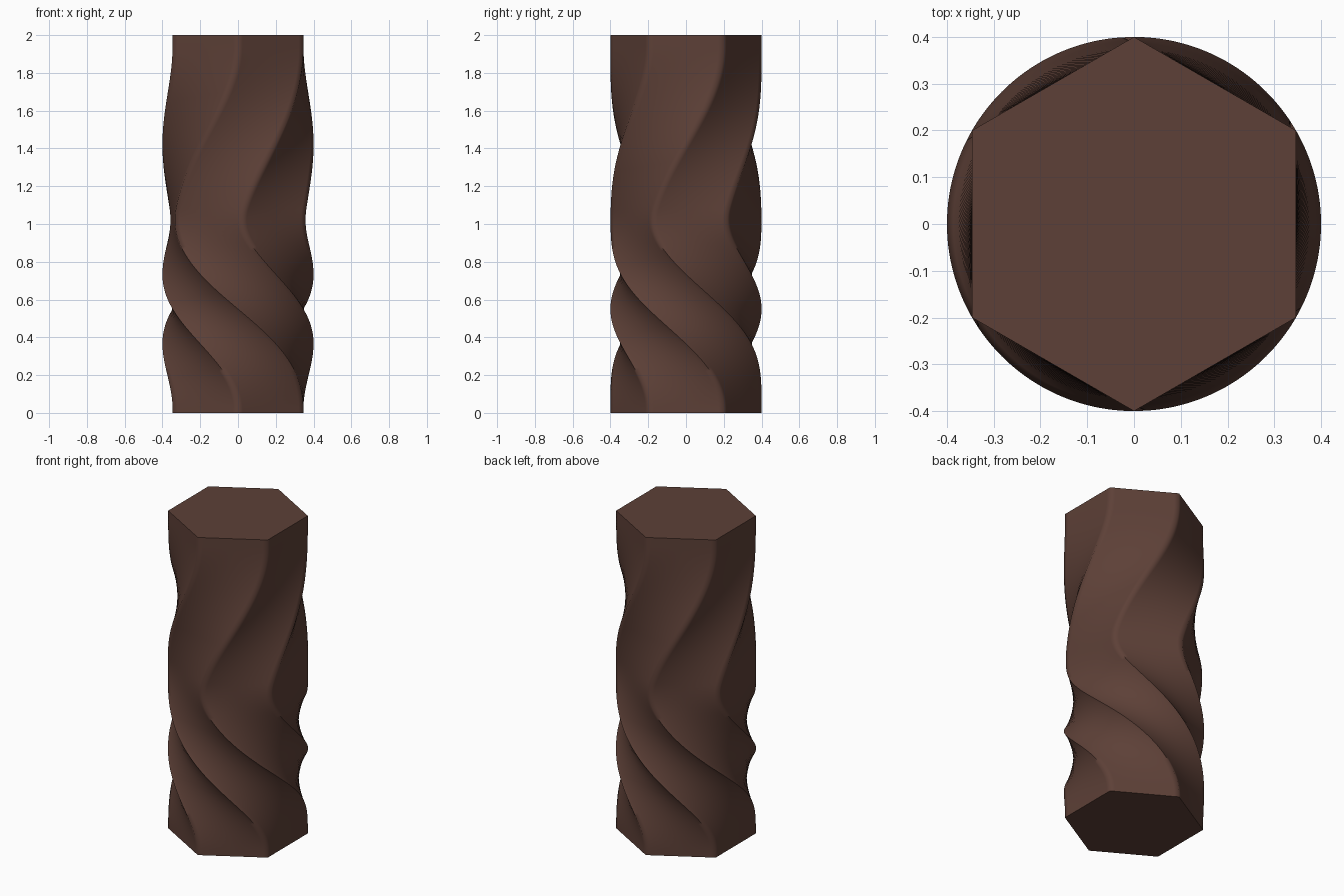
import bpy, bmesh, math

if "Cube" in bpy.data.objects:
    bpy.data.objects.remove(bpy.data.objects["Cube"])

RADIUS, HEIGHT, LAYERS = 0.4, 2.0, 100
SUPPORT = 0.07  # fraction of each side taken by the support loop beside a ridge


def ease(z, start, end):
    t = min(max((z - start) / (end - start), 0), 1)
    return t * t * (3 - 2 * t)


def twist(z):
    # turn clockwise by 120 degrees, then swing back by 60
    return math.radians(-120 * ease(z, 0.02, 1.08) + 60 * ease(z, 0.90, 1.94))


# hexagon profile with support points next to every corner
corners = [(RADIUS * math.cos(math.radians(30 + 60 * k)),
            RADIUS * math.sin(math.radians(30 + 60 * k))) for k in range(6)]
profile = []
for k in range(6):
    (ax, ay), (bx, by) = corners[k], corners[(k + 1) % 6]
    for t in (0, SUPPORT, 0.5, 1 - SUPPORT):
        profile.append((ax + (bx - ax) * t, ay + (by - ay) * t))

# twisted column: stacked, rotated copies of the profile
bm = bmesh.new()
rings = []
for i in range(LAYERS + 1):
    z = HEIGHT * i / LAYERS
    c, s = math.cos(twist(z)), math.sin(twist(z))
    rings.append([bm.verts.new((x * c - y * s, x * s + y * c, z)) for x, y in profile])
n = len(profile)
for low, high in zip(rings, rings[1:]):
    for j in range(n):
        k = (j + 1) % n
        bm.faces.new((low[j], low[k], high[k], high[j]))

# flat end caps
bm.faces.new(rings[-1])
bm.faces.new(rings[0][::-1])

mesh = bpy.data.meshes.new("twisted_column")
bm.to_mesh(mesh)
bm.free()
column = bpy.data.objects.new("twisted_column", mesh)
bpy.context.collection.objects.link(column)

# dark brown finish, smooth sides with a sharp rim
brown = bpy.data.materials.new("dark_brown")
brown.diffuse_color = (0.109, 0.051, 0.038, 1)
brown.use_nodes = True
brown.node_tree.nodes["Principled BSDF"].inputs["Base Color"].default_value = brown.diffuse_color
mesh.materials.append(brown)
bpy.context.view_layer.objects.active = column
column.select_set(True)
bpy.ops.object.shade_smooth_by_angle(angle=math.radians(70))
